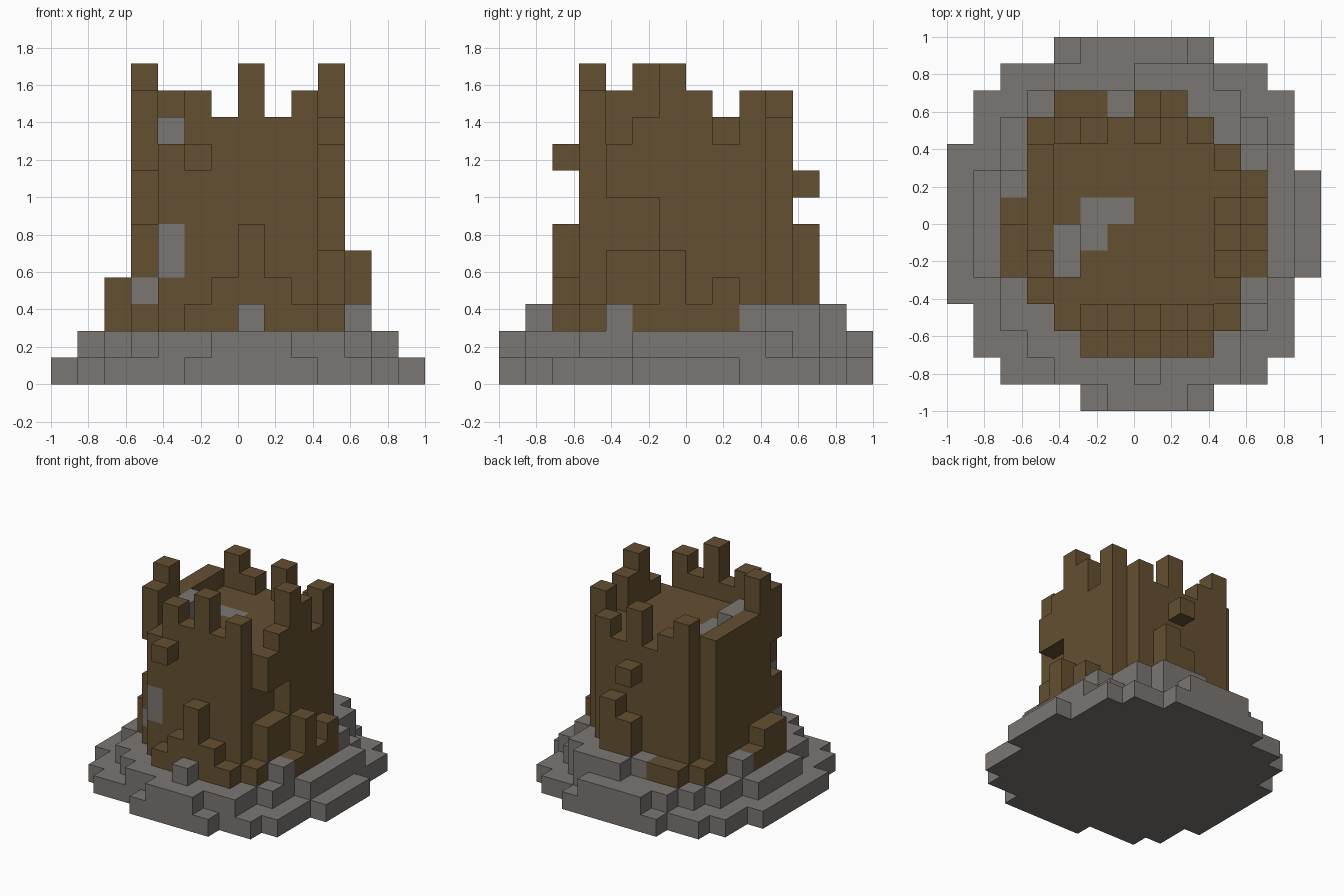
import bpy
import bmesh
from mathutils import Vector

if "Cube" in bpy.data.objects:
    bpy.data.objects.remove(bpy.data.objects["Cube"], do_unlink=True)

CELLS = 14
UNIT = 2 / CELLS


def make_material(name, colour):
    mat = bpy.data.materials.new(name)
    mat.use_nodes = True
    mat.diffuse_color = (*colour, 1)
    mat.node_tree.nodes["Principled BSDF"].inputs["Base Color"].default_value = (*colour, 1)
    return mat


stone = make_material("grey stone", (0.195, 0.181, 0.168))
earth = make_material("brown brick", (0.13, 0.08, 0.032))


def box(x, y, z):
    """Cells of a block; each argument is an inclusive (first, last) range or one index."""
    spans = [range(s[0], s[1] + 1) if isinstance(s, tuple) else range(s, s + 1) for s in (x, y, z)]
    return {(i, j, k) for i in spans[0] for j in spans[1] for k in spans[2]}


def rows(spans, level):
    """Cells of one flat layer, from a list of (first row, last row, first x, last x)."""
    cells = set()
    for first, last, left, right in spans:
        cells |= box((left, right), (first, last), level)
    return cells


# Stepped foundation: two irregular round layers plus scattered loose blocks
lower_step = rows([(0, 0, 5, 9), (1, 1, 2, 11), (2, 3, 1, 12), (4, 4, 0, 12), (5, 8, 0, 13),
                   (9, 9, 0, 12), (10, 11, 1, 12), (12, 12, 2, 11), (13, 13, 4, 9)], 0)
upper_step = rows([(0, 0, 6, 8), (1, 1, 4, 10), (2, 2, 3, 10), (3, 4, 2, 11), (5, 8, 1, 12),
                   (9, 9, 2, 12), (10, 10, 2, 11), (11, 11, 3, 10), (12, 12, 4, 9),
                   (13, 13, 5, 8)], 1)
rubble = box(7, 1, 2) | box(11, 4, 2) | box(2, 8, 2) | box(6, 11, 2)
rubble |= box((7, 9), 12, 2) | box((7, 10), 11, 2) | box(10, 10, 2) | box(11, 9, 2)

# Solid tower with cut corners, ending at the roof floor
FLOOR = 9
tower = box((4, 9), (3, 10), (2, FLOOR - 1)) | box((3, 10), (4, 9), (2, FLOOR - 1))
tower -= box(3, 4, (6, 7))          # broken corner
tower -= box(10, (4, 5), (5, 6))    # breach in the side wall

# Stone patches set into the wall
patches = box(4, 3, (4, 5)) | box(3, 4, 3)

# Stone path across the roof, with two raised blocks
path = box((5, 6), 7, FLOOR - 1) | box(5, 6, FLOOR - 1) | box(4, (5, 6), FLOOR)

# Ragged battlements: heights above the roof floor along each wall
battlements = set()


def wall(heights, place):
    for step, height in enumerate(heights):
        if height:
            x, y = place(step)
            battlements.update(box(x, y, (FLOOR, FLOOR + height - 1)))


wall([0, 2, 1, 3, 1, 2], lambda s: (4 + s, 3))      # front
wall([2, 1, 0, 2, 0, 1], lambda s: (4 + s, 10))     # back
wall([2, 3, 1, 1, 1, 1], lambda s: (3, 4 + s))      # -x side
wall([0, 1, 3, 2, 0, 2], lambda s: (10, 4 + s))     # +x side

# Crumbled buttresses around the foot of the tower
buttresses = set()
for step, top in enumerate([2, 3, 5, 3, 2]):        # front
    buttresses |= box(5 + step, 2, (2, top))
for step, top in enumerate([2, 4, 2, 3]):           # +x side
    buttresses |= box(11, 5 + step, (2, top))
for step, top in enumerate([3, 3, 2]):              # -x side
    buttresses |= box(2, 5 + step, (2, top))
buttresses |= box(7, 11, (3, 4)) | box(8, 11, (3, 5))   # back
buttresses |= box((4, 5), 11, 2) | box(3, 10, 2) | box(10, 3, 2)

# Single bricks sticking out of the walls
bricks = box(5, 2, FLOOR - 1) | box(7, 11, FLOOR - 2)

tower -= patches | path
battlements -= path
parts = [("lower_step", lower_step, stone), ("upper_step", upper_step, stone),
         ("rubble", rubble, stone), ("tower", tower, earth),
         ("wall_patches", patches, stone), ("roof_path", path, stone),
         ("battlements", battlements, earth), ("buttresses", buttresses, earth),
         ("loose_bricks", bricks, earth)]
solid = set().union(*(cells for _, cells, _ in parts))


def build(name, cells, mat):
    """Mesh of the cell faces that are open to the air."""
    bm = bmesh.new()
    for cell in sorted(cells):
        centre = Vector(cell) + Vector((0.5, 0.5, 0.5))
        for axis in range(3):
            for sign in (-1, 1):
                normal = Vector((0, 0, 0))
                normal[axis] = sign
                if tuple(int(c + n) for c, n in zip(cell, normal)) in solid:
                    continue
                side = Vector((0, 0, 0))
                side[(axis + 1) % 3] = 0.5
                up = normal.cross(side)
                corners = (-side - up, side - up, side + up, up - side)
                bm.faces.new([bm.verts.new((centre + normal / 2 + c) * UNIT - Vector((1, 1, 0)))
                              for c in corners])
    bmesh.ops.remove_doubles(bm, verts=bm.verts, dist=UNIT / 100)
    mesh = bpy.data.meshes.new(name)
    bm.to_mesh(mesh)
    bm.free()
    mesh.materials.append(mat)
    bpy.context.scene.collection.objects.link(bpy.data.objects.new(name, mesh))


for part in parts:
    build(*part)
